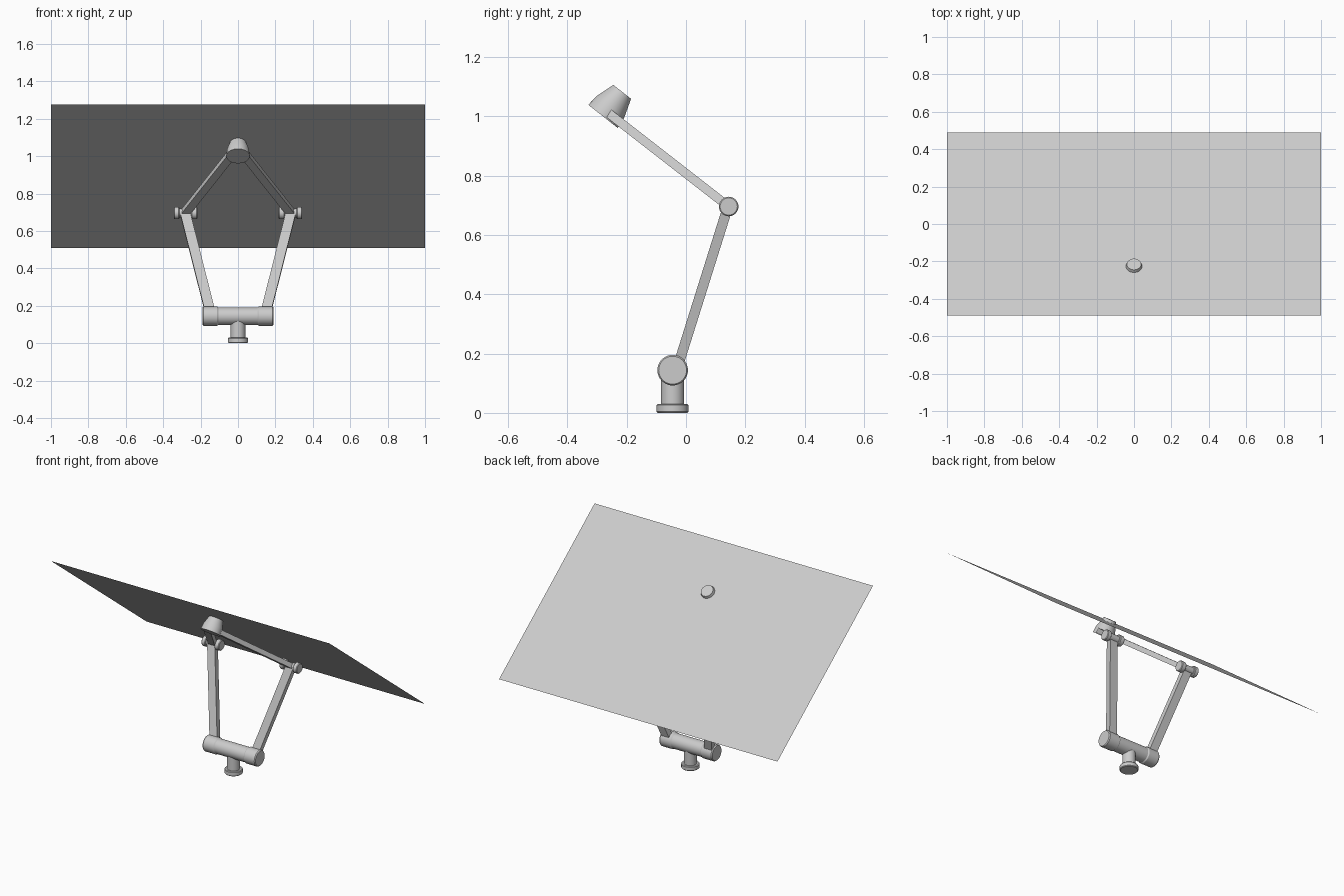
import bpy, bmesh, math
from mathutils import Vector

if "Cube" in bpy.data.objects:
    bpy.data.objects.remove(bpy.data.objects["Cube"])


def make_object(name, bm, smooth=True):
    bmesh.ops.recalc_face_normals(bm, faces=bm.faces[:])
    mesh = bpy.data.meshes.new(name)
    bm.to_mesh(mesh)
    bm.free()
    obj = bpy.data.objects.new(name, mesh)
    bpy.context.collection.objects.link(obj)
    if smooth:
        bpy.ops.object.select_all(action='DESELECT')
        obj.select_set(True)
        bpy.context.view_layer.objects.active = obj
        bpy.ops.object.shade_smooth_by_angle(angle=math.radians(30))
    return obj


def lathe(name, origin, axis, profile, sides=40):
    """Solid of revolution; profile is (distance along axis, radius)."""
    bm = bmesh.new()
    turn = Vector((0, 0, 1)).rotation_difference(Vector(axis))
    rings = []
    for d, r in profile:
        ring = []
        for i in range(sides):
            a = 2 * math.pi * i / sides
            p = Vector((r * math.cos(a), r * math.sin(a), d))
            ring.append(bm.verts.new(Vector(origin) + turn @ p))
        rings.append(ring)
    for lo, hi in zip(rings, rings[1:]):
        for i in range(sides):
            j = (i + 1) % sides
            bm.faces.new((lo[i], lo[j], hi[j], hi[i]))
    bm.faces.new(rings[0])
    bm.faces.new(rings[-1])
    return make_object(name, bm)


def bar(name, start, end, width, thick):
    """Rectangular bar: width along x, thickness square to it in the yz plane."""
    start, end = Vector(start), Vector(end)
    d = end - start
    t = Vector((0, d.z, -d.y)).normalized() * thick / 2
    w = Vector((width / 2, 0, 0))
    bm = bmesh.new()
    a, b = [[bm.verts.new(p + q) for q in (w + t, w - t, -w - t, -w + t)]
            for p in (start, end)]
    bm.faces.new(a)
    bm.faces.new(b)
    for i in range(4):
        j = (i + 1) % 4
        bm.faces.new((a[i], a[j], b[j], b[i]))
    return make_object(name, bm, False)


BASE_Y = -0.045

# Base flange and post
lathe("base_post", (0, BASE_Y, 0), (0, 0, 1),
      [(0, 0.05), (0.004, 0.054), (0.026, 0.054), (0.03, 0.05),
       (0.03, 0.039), (0.14, 0.039)])

# Horizontal shoulder tube with thicker end caps
half = [(0.105, 0.047), (0.112, 0.0515), (0.184, 0.0515), (0.19, 0.047)]
lathe("shoulder_tube", (0, BASE_Y, 0.144), (1, 0, 0),
      [(-d, r) for d, r in reversed(half)] + half)

# Mirrored arms and elbow spools
for side, s in (("left", -1), ("right", 1)):
    bar(f"{side}_lower_arm", (s * 0.143, -0.032, 0.143),
        (s * 0.283, 0.142, 0.697), 0.055, 0.034)
    bar(f"{side}_upper_arm", (s * 0.283, 0.142, 0.697),
        (s * 0.03, -0.268, 1.016), 0.05, 0.03)
    lathe(f"{side}_elbow", (0, 0.144, 0.696), (s, 0, 0),
          [(0.217, 0.029), (0.221, 0.033), (0.246, 0.033), (0.25, 0.029),
           (0.25, 0.023), (0.314, 0.023), (0.314, 0.029), (0.318, 0.033),
           (0.339, 0.033), (0.343, 0.029)])

# Tapered head joining the upper arms, square to the panel
lathe("head", (0, -0.28, 1.0), (0, 0.618, 0.786),
      [(0, 0.063), (0.041, 0.059), (0.105, 0.038)])

# Thin tilted panel
bm = bmesh.new()
bm.faces.new([bm.verts.new(p) for p in
              ((-1, -0.49, 1.277), (1, -0.49, 1.277),
               (1, 0.49, 0.51), (-1, 0.49, 0.51))])
panel = make_object("panel", bm, False)
if panel.data.polygons[0].normal.z < 0:
    panel.data.flip_normals()
